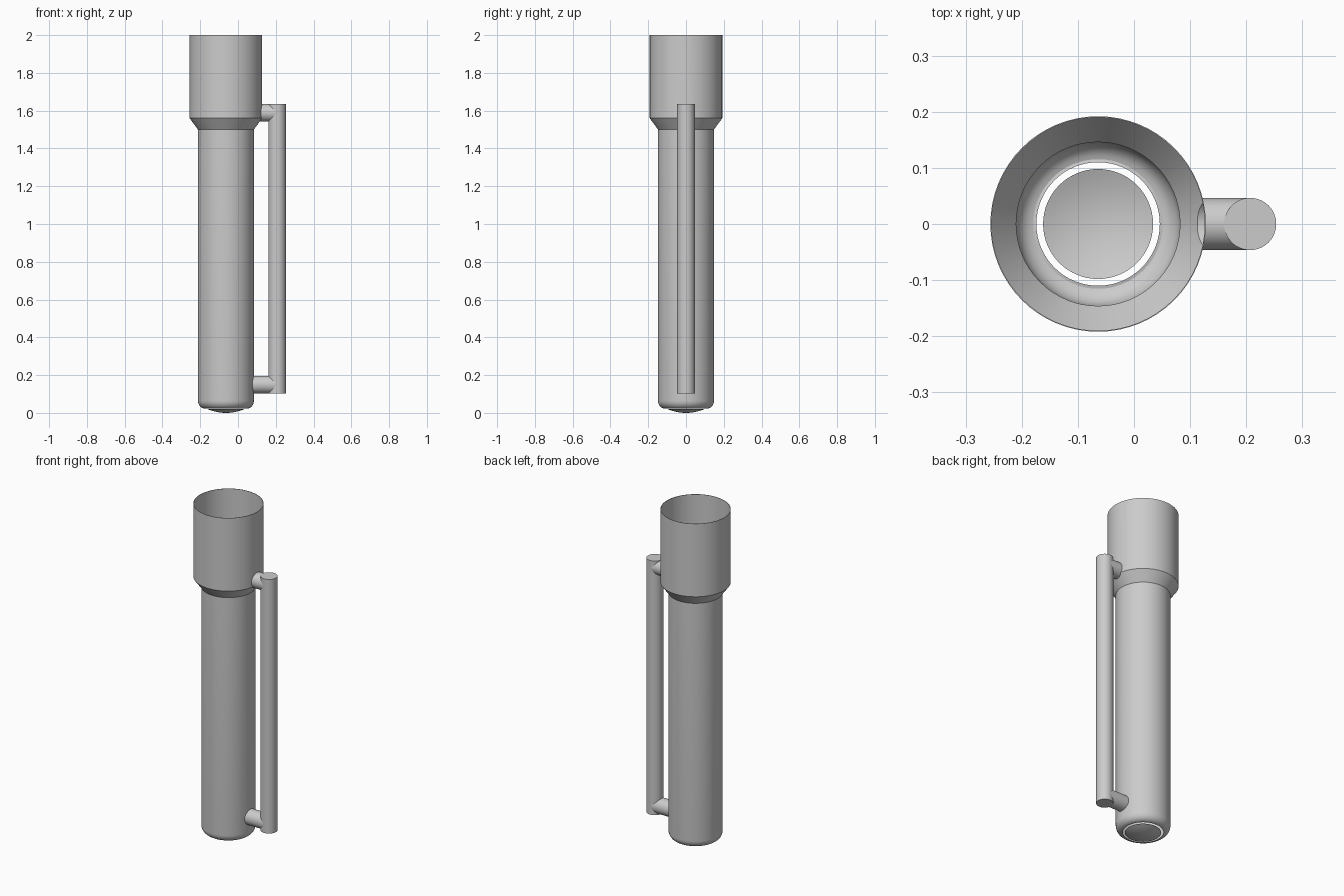
import bpy, bmesh, math

if "Cube" in bpy.data.objects:
    bpy.data.objects.remove(bpy.data.objects["Cube"], do_unlink=True)

# Single grey finish
grey = bpy.data.materials.new("plain grey")
grey.use_nodes = True
COLOUR = (0.6, 0.6, 0.6, 1)
grey.diffuse_color = COLOUR
grey.node_tree.nodes["Principled BSDF"].inputs["Base Color"].default_value = COLOUR

SEG = 64
AXIS = -0.064      # centre line of the tube
TUBE, CUP = 0.148, 0.192
CONE_LOW, CONE_HIGH = 1.5, 1.56
BAR_X, BAR_R = 0.207, 0.0465
BAR_LOW, BAR_HIGH = 0.103, 1.635
WALL = 0.002


def finish(bm, name):
    bmesh.ops.recalc_face_normals(bm, faces=bm.faces)
    mesh = bpy.data.meshes.new(name)
    bm.to_mesh(mesh)
    bm.free()
    obj = bpy.data.objects.new(name, mesh)
    bpy.context.collection.objects.link(obj)
    mesh.materials.append(grey)
    return obj


def smooth(obj):
    bpy.ops.object.select_all(action='DESELECT')
    obj.select_set(True)
    bpy.context.view_layer.objects.active = obj
    bpy.ops.object.shade_smooth_by_angle(angle=math.radians(30))


def revolve(name, profile, x):
    """Spin a (radius, z) profile around a vertical axis."""
    bm = bmesh.new()
    verts = [bm.verts.new((x + r, 0, z)) for r, z in profile]
    edges = [bm.edges.new(pair) for pair in zip(verts, verts[1:])]
    bmesh.ops.spin(bm, geom=verts + edges, cent=(x, 0, 0), axis=(0, 0, 1),
                   angle=math.tau, steps=SEG, use_duplicate=False)
    bmesh.ops.remove_doubles(bm, verts=bm.verts, dist=1e-5)
    return finish(bm, name)


def body_radius(z):
    t = min(max((z - CONE_LOW) / (CONE_HIGH - CONE_LOW), 0), 1)
    return TUBE + (CUP - TUBE) * t


def bracket(name, z0, start=None, end=None):
    """Horizontal tube from the body to the bar, trimmed to both surfaces."""
    bm = bmesh.new()
    rings = ([], [])
    for i in range(SEG):
        a = math.tau * i / SEG
        y, z = BAR_R * math.cos(a), z0 + BAR_R * math.sin(a)
        x0 = AXIS + math.sqrt(body_radius(z) ** 2 - y * y) - WALL
        x1 = BAR_X - math.sqrt(max(BAR_R ** 2 - y * y, 0))
        rings[0].append(bm.verts.new((x0 if start is None else start, y, z)))
        rings[1].append(bm.verts.new((x1 if end is None else end, y, z)))
    for i in range(SEG):
        j = (i + 1) % SEG
        bm.faces.new((rings[0][i], rings[0][j], rings[1][j], rings[1][i]))
    if start is not None:
        for ring in rings:
            bm.faces.new(ring)
    return finish(bm, name)


# Thin-walled tube: rounded foot, long barrel, flared cone and open cup
FOOT_R, FOOT_H = TUBE - 0.110, 0.043
outer = []
for i in range(9):
    a = math.pi / 2 * i / 8
    outer.append((0.110 + FOOT_R * math.sin(a), 0.065 - FOOT_H * math.cos(a)))
outer += [(TUBE, CONE_LOW), (CUP, CONE_HIGH), (CUP, 2)]
inner = [(r - WALL, z) for r, z in outer[1:]]
inner = [(0.110, outer[0][1] + WALL)] + inner
loop = outer + inner[::-1] + outer[:1]
body = revolve("tube_body", loop, AXIS)

# Shallow domed disc in the foot opening
disc = [(0.098 * i / 8, 0.02 * (i / 8) ** 2) for i in range(9)]
smooth(revolve("bottom_disc", disc, AXIS))

# Side bar with flat ends
bar = [(0, BAR_LOW), (BAR_R, BAR_LOW), (BAR_R, BAR_HIGH), (0, BAR_HIGH)]
smooth(revolve("side_bar", bar, BAR_X))

# Two brackets, each opening into the tube
for label, z0 in (("lower", BAR_LOW + BAR_R), ("upper", BAR_HIGH - BAR_R)):
    smooth(bracket(label + "_bracket", z0))
    cutter = bracket(label + "_cutter", z0, start=AXIS + 0.05, end=BAR_X)
    cutter.hide_render = True
    mod = body.modifiers.new(label + "_opening", 'BOOLEAN')
    mod.operation, mod.solver, mod.object = 'DIFFERENCE', 'EXACT', cutter
    bpy.ops.object.select_all(action='DESELECT')
    bpy.context.view_layer.objects.active = body
    bpy.ops.object.modifier_apply(modifier=mod.name)
    bpy.data.objects.remove(cutter, do_unlink=True)
smooth(body)
